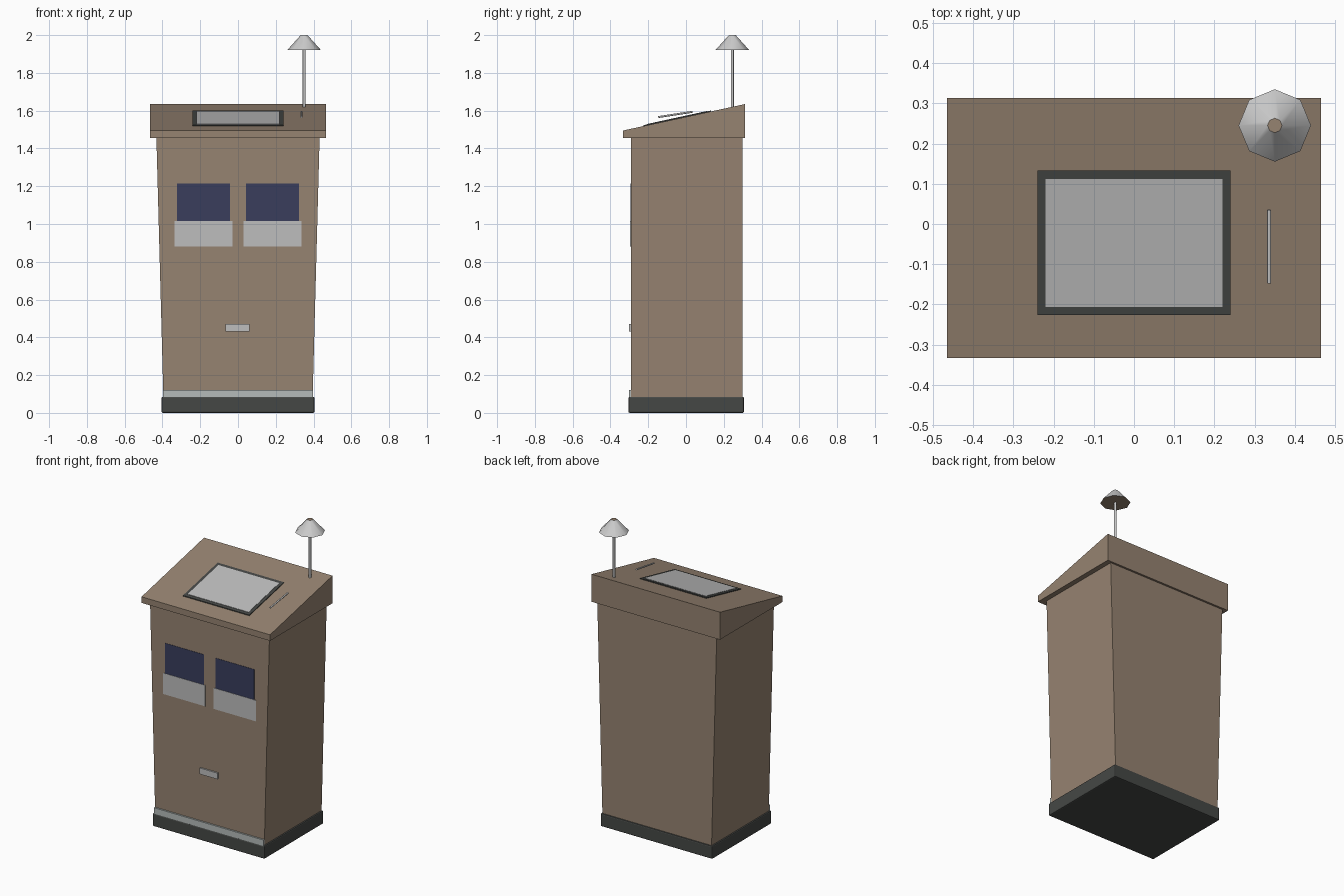
import bpy, bmesh, math
from mathutils import Vector

cube = bpy.data.objects.get("Cube")
if cube:
    bpy.data.objects.remove(cube, do_unlink=True)


def material(name, r, g, b):
    m = bpy.data.materials.new(name)
    m.use_nodes = True
    m.diffuse_color = (r, g, b, 1)
    m.node_tree.nodes["Principled BSDF"].inputs["Base Color"].default_value = (r, g, b, 1)
    return m


WOOD = material("brown wood", 0.305, 0.227, 0.165)
DARK = material("charcoal", 0.06, 0.064, 0.06)
BLUE = material("navy blue", 0.041, 0.048, 0.107)
PALE = material("light grey", 0.51, 0.51, 0.51)
STEEL = material("cool grey steel", 0.46, 0.5, 0.49)
LAMP = material("lamp silver", 0.6, 0.6, 0.6)


def finish(name, bm, *mats):
    bmesh.ops.recalc_face_normals(bm, faces=bm.faces)
    mesh = bpy.data.meshes.new(name)
    bm.to_mesh(mesh)
    bm.free()
    obj = bpy.data.objects.new(name, mesh)
    bpy.context.collection.objects.link(obj)
    for m in mats:
        mesh.materials.append(m)
    return obj


def box(name, mat, x, y, z, top=None):
    """Box from (min, max) ranges; top overrides the upper corners' height by y."""
    bm = bmesh.new()
    bmesh.ops.create_cube(bm, size=1)
    for v in bm.verts:
        upper = v.co.z > 0
        v.co = [r[0] if c < 0 else r[1] for c, r in zip(v.co, (x, y, z))]
        if upper and top:
            v.co.z = top(v.co.y)
    return finish(name, bm, mat)


def rod(name, mat, start, end, radius, end_radius=None, sides=8):
    """Tapered cylinder between two points."""
    start, end = Vector(start), Vector(end)
    axis = end - start
    bm = bmesh.new()
    bmesh.ops.create_cone(bm, cap_ends=True, segments=sides, radius1=radius,
                          radius2=end_radius or radius, depth=axis.length)
    turn = axis.to_track_quat('Z', 'Y') if abs(axis.normalized().z) < 0.99 else None
    for v in bm.verts:
        v.co = (turn @ v.co if turn else v.co) + (start + end) / 2
    return finish(name, bm, mat)


def smooth(obj, degrees):
    bpy.ops.object.select_all(action='DESELECT')
    obj.select_set(True)
    bpy.context.view_layer.objects.active = obj
    bpy.ops.object.shade_smooth_by_angle(angle=math.radians(degrees))


# Plinth with softened edges
plinth = box("plinth", DARK, (-0.405, 0.405), (-0.305, 0.307), (0, 0.085))
bevel = plinth.modifiers.new("edge", 'BEVEL')
bevel.width = 0.007
bevel.segments = 2

# Body, widening toward the top
body = box("body", WOOD, (-0.395, 0.395), (-0.292, 0.3), (0.08, 1.456))
for v in body.data.vertices:
    if v.co.z > 1:
        v.co.x *= 0.432 / 0.395


# Sloping desk top
def slope(y, lift=0):
    return 1.495 + 0.14 * (y + 0.333) / 0.646 + lift


box("desk_top", WOOD, (-0.465, 0.465), (-0.333, 0.313), (1.455, 1.5), slope)

# Screen lying on the slope
for name, mat, hx, y, lift in (("screen_frame", DARK, 0.24, (-0.226, 0.133), 0.005),
                               ("screen", PALE, 0.22, (-0.206, 0.112), 0.007)):
    panel = box(name, mat, (-hx, hx), y, (0, 1), lambda v, k=lift: slope(v, k))
    for v in panel.data.vertices:
        if v.co.z < 1:
            v.co.z = slope(v.co.y, -0.001)

# Pen
smooth(rod("pen", LAMP, (0.336, -0.147, 1.566), (0.336, 0.035, 1.594), 0.005), 50)

# Front leaflets and pockets, mirrored about the middle
for side, s in (("left", 1), ("right", -1)):
    for name, mat, a, b, z, depth in (
            ("leaflet", BLUE, 0.042, 0.323, (1.0, 1.215), 0.002),
            ("pocket", PALE, 0.03, 0.336, (0.88, 1.017), 0.004)):
        box(f"{name}_{side}", mat, sorted((s * a, s * b)), (-0.292 - depth, -0.291), z)

# Label plate and kick strip
box("label_plate", PALE, (-0.067, 0.062), (-0.302, -0.291), (0.43, 0.47))
box("kick_strip", STEEL, (-0.396, 0.396), (-0.303, -0.291), (0.083, 0.122))

# Lamp
LX, LY = 0.35, 0.245
smooth(rod("lamp_pole", LAMP, (LX, LY, 1.6), (LX, LY, 1.93), 0.008), 50)
shade = rod("lamp_shade", LAMP, (LX, LY, 1.92), (LX, LY, 2.0), 0.09, 0.018)
shade.data.materials.append(WOOD)
for f in shade.data.polygons:
    f.material_index = int(abs(f.normal.z) > 0.95)
smooth(shade, 40)
